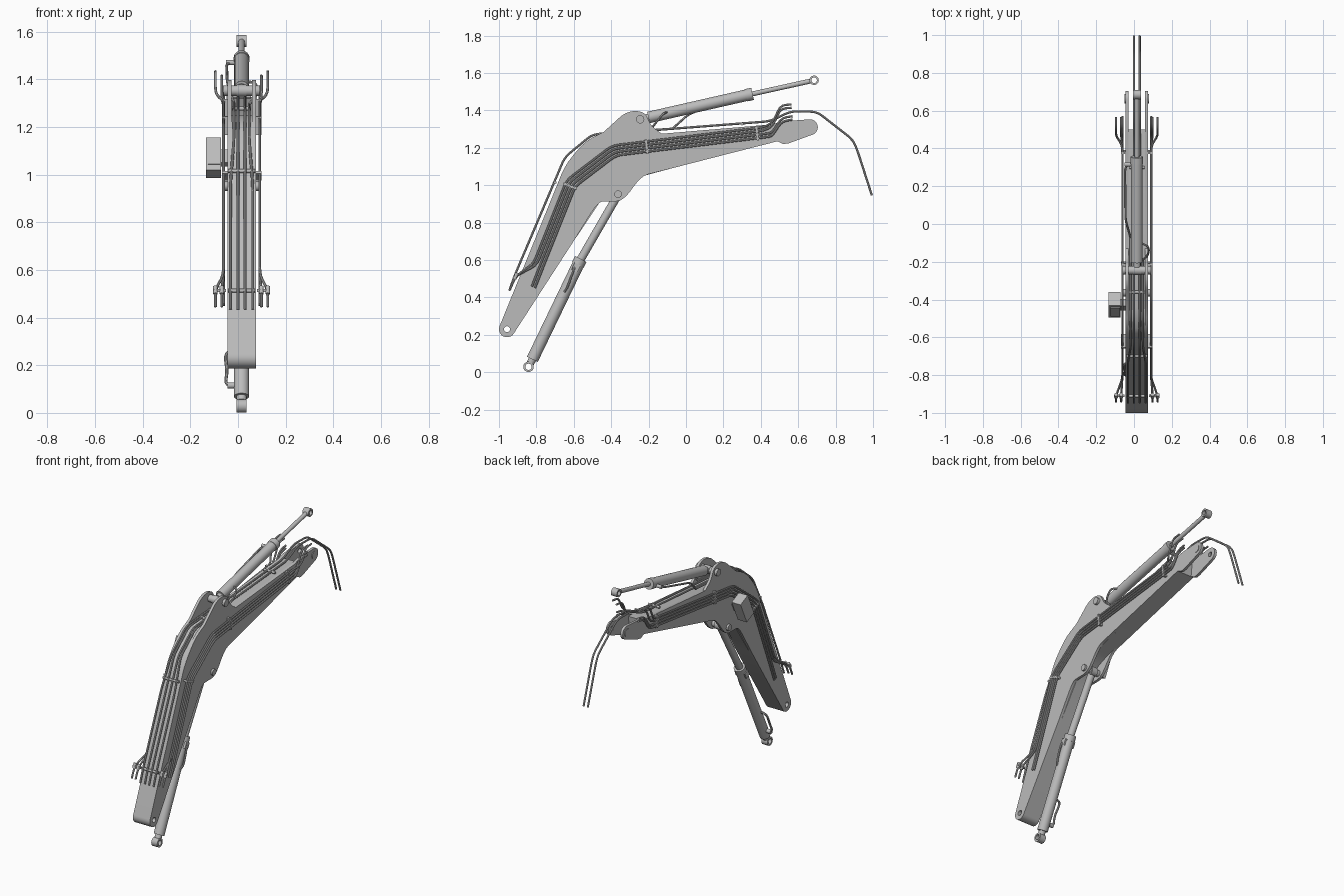
import bpy, bmesh
from math import sin, cos, radians, pi
from mathutils import Vector, Matrix

cube = bpy.data.objects.get("Cube")
if cube:
    bpy.data.objects.remove(cube)

MID = 0.015          # x of the boom's centre plane
HALF = 0.06          # half width of the boom
PLATE = 0.017        # side plate thickness

grey = bpy.data.materials.new("plain grey")
grey.use_nodes = True
grey.diffuse_color = (0.5, 0.5, 0.5, 1)
grey.node_tree.nodes["Principled BSDF"].inputs["Base Color"].default_value = (0.5, 0.5, 0.5, 1)


def add(name, mesh, smooth=True):
    mesh.name = name
    mesh.materials.clear()
    mesh.materials.append(grey)
    obj = bpy.data.objects.new(name, mesh)
    bpy.context.collection.objects.link(obj)
    bpy.ops.object.select_all(action='DESELECT')
    obj.select_set(True)
    bpy.context.view_layer.objects.active = obj
    if smooth:
        bpy.ops.object.shade_smooth_by_angle(angle=radians(35))
    return obj


def from_curve(name, curve, matrix=Matrix()):
    """Turn a curve into a clean mesh part."""
    temp = bpy.data.objects.new("temp", curve)
    bpy.context.collection.objects.link(temp)
    graph = bpy.context.evaluated_depsgraph_get()
    mesh = bpy.data.meshes.new_from_object(temp.evaluated_get(graph))
    bpy.data.objects.remove(temp)
    mesh.transform(matrix)
    bm = bmesh.new()
    bm.from_mesh(mesh)
    bmesh.ops.remove_doubles(bm, verts=bm.verts, dist=1e-5)
    bmesh.ops.recalc_face_normals(bm, faces=bm.faces)
    bm.to_mesh(mesh)
    bm.free()
    return add(name, mesh)


def spline(curve, pts, closed=False):
    s = curve.splines.new('POLY')
    s.points.add(len(pts) - 1)
    for p, co in zip(s.points, pts):
        p.co = (*co, 1)
    s.use_cyclic_u = closed


def bend(pts, size):
    """Round the inner corners of a path."""
    pts = [Vector(p) for p in pts]
    out = [pts[0]]
    for a, b, c in zip(pts, pts[1:], pts[2:]):
        p = b + (a - b).normalized() * min(size, (a - b).length * 0.45)
        q = b + (c - b).normalized() * min(size, (c - b).length * 0.45)
        for t in (0, 0.33, 0.67, 1):
            out.append(p * (1 - t) ** 2 + b * 2 * t * (1 - t) + q * t * t)
    return out + [pts[-1]]


def arc(y, z, r, start, end, n=12):
    angles = [radians(start + (end - start) * i / n) for i in range(n + 1)]
    return [(y + r * cos(a), z + r * sin(a)) for a in angles]


def plate(name, outline, x0, x1, holes=()):
    """Flat side profile (y, z) extruded along x, with round holes."""
    curve = bpy.data.curves.new(name, 'CURVE')
    curve.dimensions = '2D'
    curve.fill_mode = 'BOTH'
    curve.extrude = (x1 - x0) / 2
    spline(curve, [(y, z, 0) for y, z in outline], True)
    for y, z, r in holes:
        spline(curve, [(a, b, 0) for a, b in arc(y, z, r, 0, 345, 23)], True)
    turn = Matrix(((0, 0, 1, (x0 + x1) / 2), (1, 0, 0, 0), (0, 1, 0, 0), (0, 0, 0, 1)))
    return from_curve(name, curve, turn)


def pipe(name, pts, r=0.006, size=0.035):
    curve = bpy.data.curves.new(name, 'CURVE')
    curve.dimensions = '3D'
    curve.bevel_depth = r
    curve.bevel_resolution = 2
    curve.use_fill_caps = True
    spline(curve, bend(pts, size))
    return from_curve(name, curve)


def rod(name, a, b, r, sides=24):
    a, b = Vector(a), Vector(b)
    bm = bmesh.new()
    turn = (b - a).to_track_quat('Z', 'Y').to_matrix().to_4x4()
    bmesh.ops.create_cone(bm, cap_ends=True, segments=sides, radius1=r, radius2=r,
                          depth=(b - a).length, matrix=Matrix.Translation((a + b) / 2) @ turn)
    mesh = bpy.data.meshes.new(name)
    bm.to_mesh(mesh)
    bm.free()
    return add(name, mesh)


def block(name, centre, size, tilt=0):
    bm = bmesh.new()
    bmesh.ops.create_cube(bm, size=1, matrix=Matrix.Translation(centre)
                          @ Matrix.Rotation(tilt, 4, 'X') @ Matrix.Diagonal((*size, 1)))
    mesh = bpy.data.meshes.new(name)
    bm.to_mesh(mesh)
    bm.free()
    return add(name, mesh, False)


def cross(name, y, z, half, r):
    return rod(name, (MID - half, y, z), (MID + half, y, z), r)


# Boom: two shaped side plates with ears, lugs and fork, around a box core
foot = arc(-0.957, 0.23, 0.043, 158, 327)
foot_hole = (-0.957, 0.23, 0.016)
back = [(-0.13, 1.275), (0.46, 1.325)]
knee = bend([(-0.44, 1.285), (-0.54, 1.235), (-0.645, 1.11), (-0.7, 0.975)], 0.06)
lugs = bend([(-0.6, 0.702), (-0.47, 0.912), (-0.42, 0.914), (-0.335, 0.914),
             (-0.24, 1.05), (-0.155, 1.07), (0.2, 1.161)], 0.07)
ear = bend([(-0.13, 1.275), (-0.19, 1.32), (-0.215, 1.385), (-0.27, 1.4),
            (-0.33, 1.385), (-0.44, 1.285)], 0.03)
tip = [(0.49, 1.235), (0.52, 1.22), (0.55, 1.224)] + arc(0.663, 1.31, 0.042, -70, 95)
side = foot + lugs + tip + [(0.52, 1.342), (0.46, 1.325)] + ear + knee[1:]
belly = bend([(-0.6, 0.702), (-0.4, 1.0), (-0.155, 1.07), (0.2, 1.161)], 0.12)
core = (foot + belly + [(0.49, 1.235), (0.5, 1.325), (0.46, 1.325), (-0.13, 1.275)]
        + [(-0.44, 1.25)] + knee[3:])
for label, s in (("right", -1), ("left", 1)):
    x = sorted((MID + s * HALF, MID + s * (HALF - PLATE)))
    plate(label + "_boom_plate", side, *x, [foot_hole, (0.663, 1.31, 0.015)])
plate("boom_core", core, MID - HALF + PLATE, MID + HALF - PLATE, [foot_hole])

# Pivot pins
cross("upper_cylinder_pin", -0.245, 1.352, 0.076, 0.022)
cross("lift_cylinder_pin", -0.363, 0.952, 0.072, 0.02)
for s in (-1, 1):
    x = MID + s * HALF
    rod("tip_boss", (x, 0.663, 1.31), (x + s * 0.004, 0.663, 1.31), 0.024)


# Hydraulic cylinders: barrel, gland, rod and eyes
def cylinder(name, start, neck, end, r, rod_r, eye_r):
    a, n, e = [Vector((MID, *p)) for p in (start, neck, end)]
    d = (e - a).normalized()
    rod(name + "_barrel", a + d * 0.045, n, r)
    rod(name + "_gland", n - d * 0.03, n + d * 0.006, r * 1.08)
    rod(name + "_rod", n, e - d * eye_r * 0.8, rod_r)
    for p in (a, e):
        plate(name + "_eye", arc(p.y, p.z, eye_r, 0, 345, 23), MID - 0.021, MID + 0.021,
              [(p.y, p.z, eye_r * 0.6)])
    rod(name + "_neck", a + d * eye_r * 0.8, a + d * 0.06, r * 0.65)


cylinder("upper_cylinder", (-0.245, 1.352), (0.35, 1.487), (0.685, 1.561), 0.031, 0.013, 0.025)
cylinder("lift_cylinder", (-0.842, 0.029), (-0.565, 0.6), (-0.363, 0.952), 0.032, 0.022, 0.028)

# Pipes and fittings on the cylinders
pipe("lift_feed_pipe", [(-0.01, -0.8, 0.115), (-0.055, -0.8, 0.12), (-0.045, -0.785, 0.17),
                        (-0.055, -0.74, 0.25), (-0.02, -0.735, 0.26)], 0.007)
rod("lift_port", (-0.045, -0.8, 0.115), (0, -0.8, 0.115), 0.013, 12)
pipe("lift_side_pipe", [(MID + 0.03, -0.65, 0.43), (MID + 0.043, -0.635, 0.45),
                        (MID + 0.043, -0.6, 0.55), (MID + 0.02, -0.59, 0.57)])
block("lift_bracket", (MID, -0.588, 0.56), (0.075, 0.04, 0.035), radians(64))
pipe("upper_feed_pipe", [(MID - 0.032, -0.075, 1.3), (-0.045, 0.02, 1.385),
                         (-0.048, 0.31, 1.465), (0.0, 0.325, 1.478)])
rod("upper_port", (-0.05, 0.315, 1.47), (0, 0.315, 1.47), 0.011, 12)
pipe("upper_loop_pipe", [(MID + 0.032, -0.19, 1.295), (0.075, -0.165, 1.33),
                         (0.08, -0.12, 1.385), (0.035, -0.1, 1.39)])

# Pipes along the top of the boom; the inner pair continues as free hoses
run = [(-0.945, 0.435), (-0.915, 0.52), (-0.648, 1.15), (-0.5, 1.272)]
hose = [(-0.2, 1.292), (0.45, 1.342), (0.56, 1.395), (0.7, 1.393),
        (0.89, 1.245), (0.915, 1.19), (0.994, 0.945)]
for s in (-1, 1):
    pipe("top_hose_pipe", [(MID + s * 0.015, y, z) for y, z in run + hose])
    outer = [(MID + s * 0.047, y, z) for y, z in run[:2]]
    outer += [(MID + s * 0.047, -0.73, 0.956), (MID + s * 0.032, -0.648, 1.15)]
    last = (-0.19, 1.293) if s > 0 else (-0.075, 1.302)
    outer += [(MID + s * 0.032, *run[3]), (MID + s * 0.032, *last)]
    pipe("top_feed_pipe", outer)


def offset(pts, d):
    """Shift a (y, z) path sideways, keeping an even gap at corners."""
    pts = [Vector(p) for p in pts]
    out = []
    for i, p in enumerate(pts):
        a = (p - pts[i - 1]).normalized() if i else (pts[1] - p).normalized()
        b = (pts[i + 1] - p).normalized() if i < len(pts) - 1 else a
        n = Vector((-a.y - b.y, a.x + b.x)).normalized()
        out.append(p + n * d / n.dot(Vector((-a.y, a.x))))
    return out


# Four stacked pipes on each side; the outer two flare away at both ends
bundle = [(-0.79, 0.57), (-0.615, 1.01), (-0.385, 1.185), (0.42, 1.283)]
for s in (-1, 1):
    x = MID + s * 0.076
    for d in (-0.027, -0.009, 0.009, 0.027):
        mid = [(x, *p) for p in offset(bundle, d)]
        if d < 0:
            a, b = mid[0], mid[-1]
            pts = ([(x, a[1] - 0.043, a[2] - 0.11)] + mid
                   + [(x, 0.46, b[2] + 0.005), (x, 0.51, b[2] + 0.085), (x, 0.57, b[2] + 0.095)])
        else:
            f = MID + s * (0.11 if d > 0.02 else 0.083)
            pts = ([(f, -0.94, 0.445), (f, -0.91, 0.515)] + mid
                   + [(f, 0.465, 1.31 + d), (f, 0.505, 1.4 + d), (f, 0.565, 1.405 + d)])
            rod("flare_collar", (f, -0.917, 0.5), (f, -0.903, 0.53), 0.01, 12)
        pipe("side_pipe", pts)
    # Clamps holding the side pipes
    for y, z, tilt in ((-0.62, 0.995, -22), (-0.21, 1.206, 7), (0.38, 1.278, 7)):
        block("side_clamp", (MID + s * 0.071, y, z), (0.024, 0.012, 0.078), radians(tilt) if y > -0.5 else radians(68))
    block("flare_clamp", (MID + s * 0.092, -0.91, 0.513), (0.055, 0.014, 0.012))

# Clamps across the top pipes
for y, z in ((-0.91, 0.513), (-0.7, 1.015), (-0.36, 1.277), (0.3, 1.328)):
    cross("top_clamp", y, z, 0.056 if y < -0.5 else 0.04, 0.008)

# Work lamp on the right side, tilted with the boom
tilt = radians(-25)
block("lamp_housing", (-0.103, -0.428, 1.07), (0.064, 0.08, 0.15), tilt)
face = Matrix.Rotation(tilt, 3, 'X') @ Vector((0, -0.042, 0.005))
block("lamp_lens", Vector((-0.1, -0.428, 1.07)) + face, (0.05, 0.006, 0.11), tilt)
block("lamp_mount", (-0.058, -0.428, 1.07), (0.03, 0.04, 0.06), tilt)
